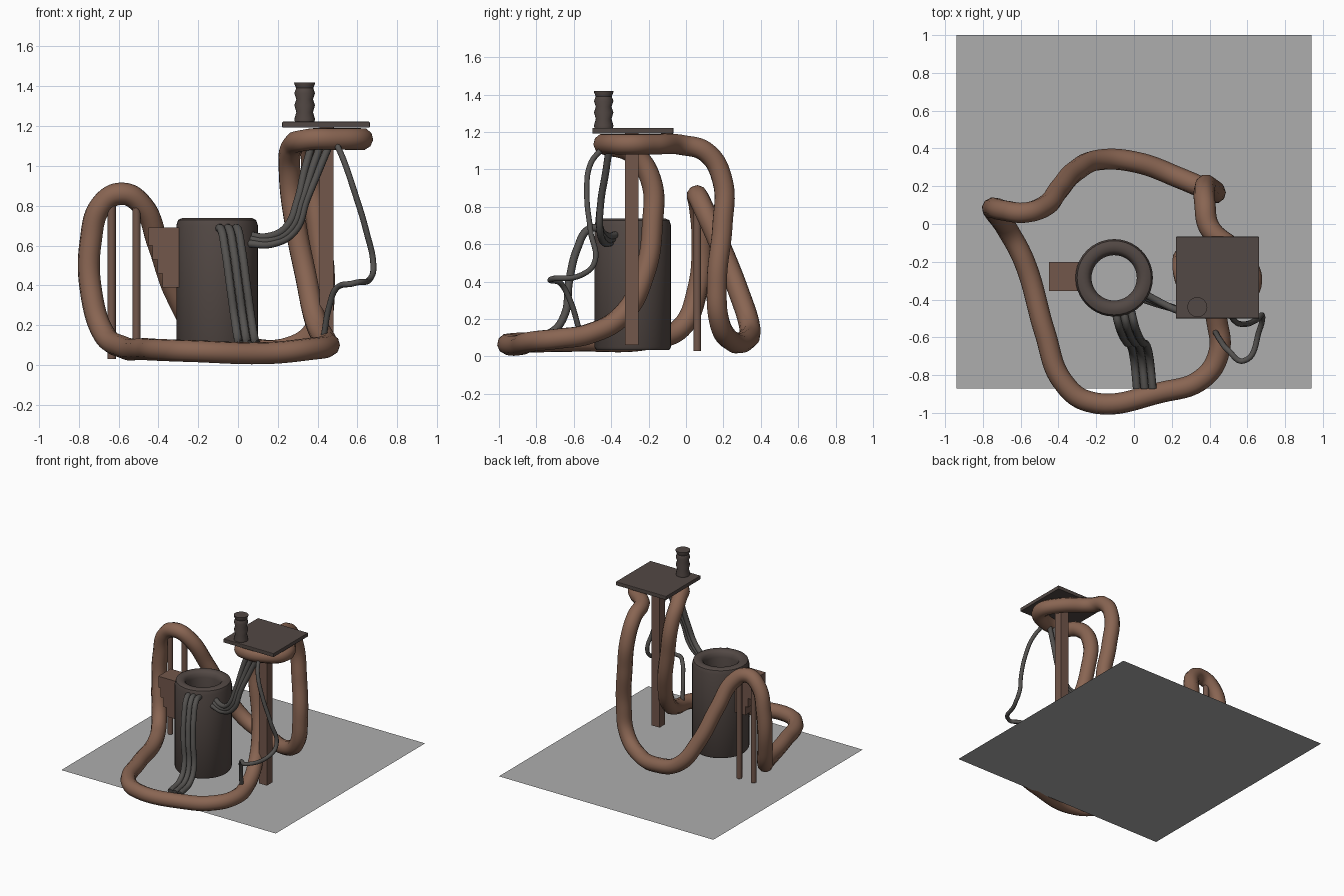
import bpy, bmesh, math

if "Cube" in bpy.data.objects:
    bpy.data.objects.remove(bpy.data.objects["Cube"])


def mat(name, c):
    m = bpy.data.materials.new(name)
    m.diffuse_color = (*c, 1)
    m.use_nodes = True
    m.node_tree.nodes["Principled BSDF"].inputs["Base Color"].default_value = m.diffuse_color
    return m


RUST = mat("rust", (0.25, 0.13, 0.085))
DARK = mat("dark_iron", (0.085, 0.065, 0.058))
WOOD = mat("brown_post", (0.17, 0.095, 0.07))
HOSE = mat("hose_grey", (0.09, 0.085, 0.08))
FLOOR = mat("floor_grey", (0.42, 0.42, 0.42))


def finish(ob, m, angle=None):
    ob.data.materials.append(m)
    bpy.ops.object.select_all(action='DESELECT')
    ob.select_set(True)
    bpy.context.view_layer.objects.active = ob
    if angle:
        bpy.ops.object.shade_smooth_by_angle(angle=math.radians(angle))
    return ob


def tube(name, pts, r, m, cyclic=False, sides=3, steps=10):
    cu = bpy.data.curves.new(name, 'CURVE')
    cu.dimensions = '3D'
    cu.bevel_depth, cu.bevel_resolution = r, sides
    cu.resolution_u, cu.use_fill_caps = steps, True
    sp = cu.splines.new('BEZIER')
    sp.bezier_points.add(len(pts) - 1)
    sp.use_cyclic_u = cyclic
    for b, p in zip(sp.bezier_points, pts):
        b.co = p
        b.handle_left_type = b.handle_right_type = 'AUTO'
    ob = bpy.data.objects.new(name, cu)
    bpy.context.collection.objects.link(ob)
    finish(ob, m)
    bpy.ops.object.convert(target='MESH')
    return bpy.context.object


def box(name, lo, hi, m, bevel=0.0):
    bpy.ops.mesh.primitive_cube_add(size=1, location=[(a + b) / 2 for a, b in zip(lo, hi)])
    ob = bpy.context.object
    ob.name = name
    for v in ob.data.vertices:
        v.co = [c * (b - a) for c, a, b in zip(v.co, lo, hi)]
    if bevel:
        mod = ob.modifiers.new("bevel", 'BEVEL')
        mod.width, mod.segments = bevel, 2
    return finish(ob, m)


def lathe(name, prof, centre, m, sides, closed=False, angle=40):
    bm = bmesh.new()
    rings = [[bm.verts.new((r * math.cos(2 * math.pi * i / sides),
                            r * math.sin(2 * math.pi * i / sides), z))
              for i in range(sides)] for r, z in prof]
    pairs = list(zip(rings, rings[1:]))
    if closed:
        pairs.append((rings[-1], rings[0]))
    else:
        bm.faces.new(rings[0])
        bm.faces.new(rings[-1])
    for a, b in pairs:
        for i in range(sides):
            j = (i + 1) % sides
            bm.faces.new((a[i], a[j], b[j], b[i]))
    bmesh.ops.recalc_face_normals(bm, faces=bm.faces)
    me = bpy.data.meshes.new(name)
    bm.to_mesh(me)
    bm.free()
    ob = bpy.data.objects.new(name, me)
    ob.location = (*centre, 0)
    bpy.context.collection.objects.link(ob)
    return finish(ob, m, angle)


# floor sheet
bpy.ops.mesh.primitive_plane_add(size=1, location=(0, 0.065, 0.012))
floor = bpy.context.object
floor.name = "floor_sheet"
for v in floor.data.vertices:
    v.co.x *= 1.88
    v.co.y *= 1.87
finish(floor, FLOOR)

# main rusty pipe, one closed loop
tube("main_pipe", [
    (0.40, -0.02, 1.13), (0.56, -0.17, 1.135), (0.62, -0.32, 1.135), (0.50, -0.42, 1.135),
    (0.34, -0.42, 1.13), (0.27, -0.29, 1.09), (0.26, -0.19, 0.95), (0.29, -0.18, 0.70),
    (0.34, -0.22, 0.45), (0.39, -0.34, 0.22), (0.44, -0.52, 0.12), (0.45, -0.68, 0.095),
    (0.36, -0.82, 0.08), (0.15, -0.89, 0.06), (-0.24, -0.94, 0.07), (-0.38, -0.83, 0.075),
    (-0.47, -0.58, 0.08), (-0.58, -0.20, 0.09), (-0.67, -0.03, 0.15), (-0.735, 0.06, 0.35),
    (-0.74, 0.085, 0.62), (-0.68, 0.07, 0.81), (-0.58, 0.06, 0.86), (-0.48, 0.09, 0.80),
    (-0.40, 0.18, 0.60), (-0.31, 0.28, 0.35), (-0.18, 0.34, 0.16), (0.02, 0.325, 0.09),
    (0.25, 0.24, 0.085), (0.39, 0.18, 0.18), (0.43, 0.165, 0.40), (0.40, 0.195, 0.70),
    (0.375, 0.195, 0.94), (0.375, 0.11, 1.09)], 0.056, RUST, cyclic=True)

# open drum
lathe("drum", [(0.195, 0.035), (0.205, 0.05), (0.205, 0.70), (0.196, 0.728), (0.175, 0.738),
               (0.145, 0.735), (0.128, 0.72), (0.12, 0.69), (0.12, 0.05), (0.13, 0.035)],
      (-0.105, -0.285), DARK, 40, closed=True)

# stepped bracket on the drum's left side
for i, (x, z0, z1) in enumerate([(-0.45, 0.60, 0.69), (-0.43, 0.53, 0.60),
                                 (-0.405, 0.46, 0.53), (-0.38, 0.39, 0.46)]):
    box(f"bracket_step_{i + 1}", (x, -0.355, z0), (-0.26, -0.20, z1), WOOD)

# thin round posts in the left bend
for i, x in enumerate((-0.635, -0.51)):
    lathe(f"round_post_{i + 1}", [(0.021, 0.03), (0.021, 0.81)], (x, 0.06), WOOD, 16)

# square post, top plate and ridged stub
box("square_post", (0.41, -0.325, 0.06), (0.48, -0.255, 1.2), WOOD)
box("top_plate", (0.222, -0.50, 1.192), (0.662, -0.067, 1.222), DARK, 0.004)
lathe("ridged_stub", [(0.047, 1.21), (0.052, 1.235), (0.042, 1.27), (0.052, 1.305),
                      (0.042, 1.335), (0.052, 1.365), (0.043, 1.39), (0.053, 1.415),
                      (0.053, 1.42)], (0.335, -0.44), DARK, 16)

# three hoses from the drum front down to the pipe
for i in range(3):
    d = i * 0.042
    tube(f"front_hose_{i + 1}", [
        (-0.10 + d, -0.455, 0.685), (-0.085 + d, -0.52, 0.68), (-0.065 + d, -0.58, 0.58),
        (-0.04 + d, -0.625, 0.40), (-0.015 + d, -0.65, 0.22), (0.0 + d, -0.72, 0.13),
        (0.015 + d, -0.87, 0.10)], 0.021, HOSE)

# three hoses from the drum side up to the plate
for i in range(3):
    d = i * 0.045
    tube(f"side_hose_{i + 1}", [
        (0.04, -0.36 - d * 0.4, 0.655 - d * 0.5), (0.15 + d * 0.3, -0.42 - d * 0.2, 0.645 - d * 0.4),
        (0.24 + d * 0.5, -0.46, 0.69 - d * 0.2), (0.30 + d * 0.5, -0.455, 0.83),
        (0.335 + d * 0.8, -0.43, 0.98), (0.375 + d, -0.41, 1.12)], 0.019, HOSE)

# thin drooping cable on the right
tube("loose_cable", [
    (0.49, -0.44, 1.12), (0.53, -0.51, 1.03), (0.585, -0.53, 0.87), (0.645, -0.51, 0.67),
    (0.68, -0.49, 0.50), (0.665, -0.56, 0.435), (0.58, -0.725, 0.41), (0.50, -0.67, 0.39),
    (0.46, -0.62, 0.30), (0.43, -0.57, 0.14)], 0.015, HOSE)
